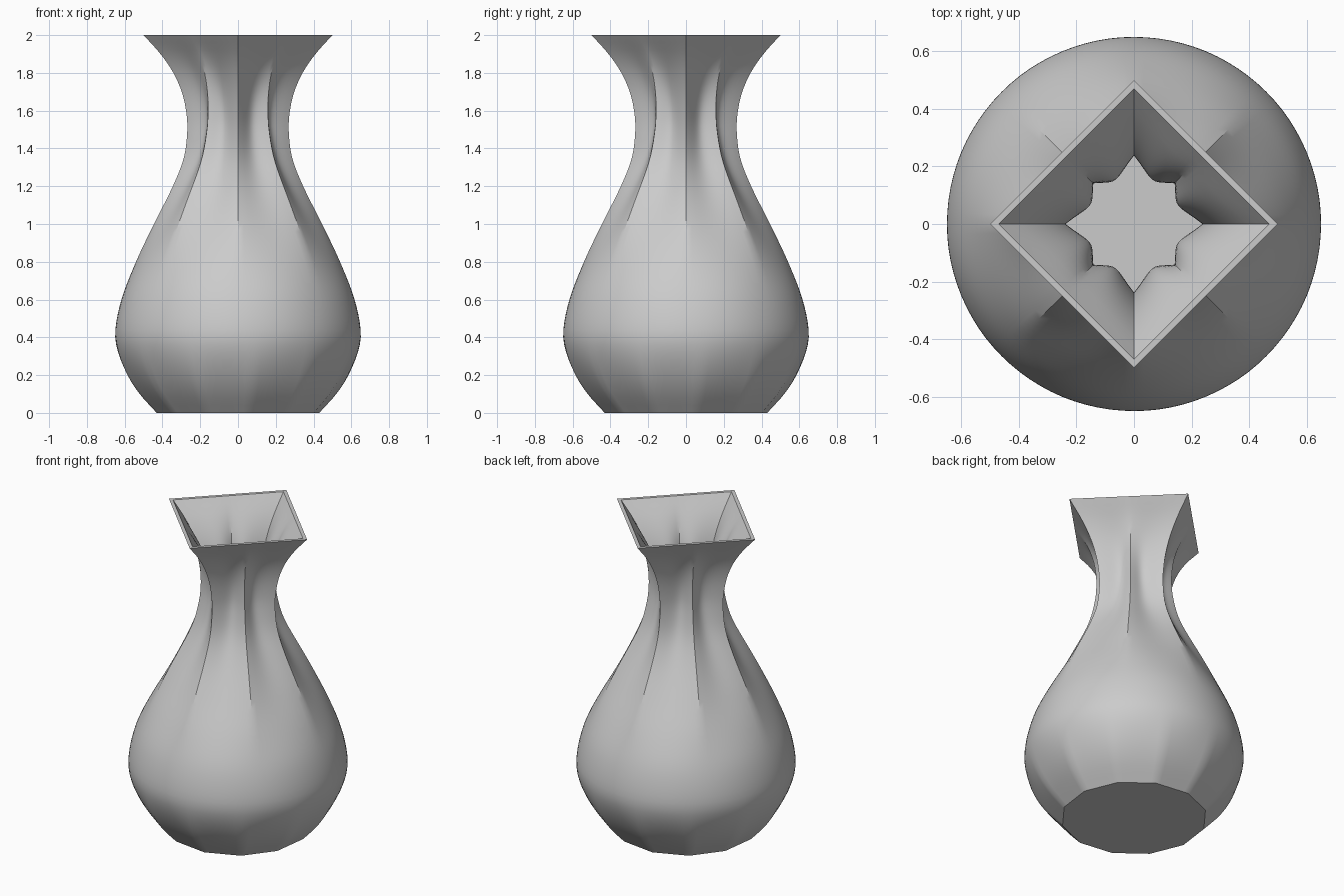
import bpy, bmesh
from math import sin, cos, tau, radians, pi

cube = bpy.data.objects.get("Cube")
if cube:
    bpy.data.objects.remove(cube)

SIDES, ROWS, WALL = 96, 50, 0.03

# Silhouette of the vase: (height, radius)
PROFILE = [(0, .434), (.1, .525), (.2, .59), (.32, .637), (.43, .65), (.6, .617),
           (.8, .54), (1, .445), (1.2, .345), (1.35, .287), (1.5, .268),
           (1.6, .275), (1.7, .298), (1.8, .342), (1.9, .41), (2, .5)]


def radius(z):
    """Smooth interpolation through the profile."""
    i = max(k for k in range(len(PROFILE) - 1) if PROFILE[k][0] <= z + 1e-9)

    def slope(k):
        (z0, r0), (z1, r1) = PROFILE[max(k - 1, 0)], PROFILE[min(k + 1, len(PROFILE) - 1)]
        return (r1 - r0) / (z1 - z0)
    (z0, r0), (z1, r1) = PROFILE[i], PROFILE[i + 1]
    h = z1 - z0
    t = (z - z0) / h
    return (r0 * (1 + 2 * t) * (1 - t) ** 2 + r1 * t * t * (3 - 2 * t)
            + h * slope(i) * t * (1 - t) ** 2 + h * slope(i + 1) * t * t * (t - 1))


def ease(a, b, z):
    t = min(max((z - a) / (b - a), 0), 1)
    return t * t * (3 - 2 * t)


def section(angle, z):
    """Twelve-sided foot, round belly, eight-ribbed neck, square mouth."""
    foot = cos(pi / 12) / cos((angle - radians(7.5)) % (tau / 12) - pi / 12)
    square = 1 / (abs(cos(angle)) + abs(sin(angle)))
    r = 1 + (foot - 1) * (1 - ease(0, .43, z)) + (square - 1) * ease(1.1, 1.95, z)
    flute = .18 * ease(.6, 1.5, z) * (1 - ease(1.5, 2, z))
    return r - flute * abs(sin(4 * angle))


def ring(bm, z, wall):
    verts = []
    for k in range(SIDES):
        a = tau * k / SIDES
        r = (radius(z) - wall) * section(a, z)
        verts.append(bm.verts.new((r * cos(a), r * sin(a), z)))
    return verts


# Outer skin upward, over the rim, inner skin down to the floor
bm = bmesh.new()
heights = [2 * i / ROWS for i in range(ROWS + 1)]
rings = [ring(bm, z, 0) for z in heights]
rings += [ring(bm, z, WALL) for z in reversed(heights[1:])]
for low, high in zip(rings, rings[1:]):
    for k in range(SIDES):
        n = (k + 1) % SIDES
        bm.faces.new((low[k], low[n], high[n], high[k]))
bm.faces.new(list(reversed(rings[0])))
bm.faces.new(rings[-1])
bm.normal_update()

mesh = bpy.data.meshes.new("vase")
bm.to_mesh(mesh)
bm.free()
vase = bpy.data.objects.new("vase", mesh)
bpy.context.collection.objects.link(vase)

# Plain grey clay
clay = bpy.data.materials.new("grey_clay")
clay.use_nodes = True
colour = (.6, .6, .6, 1)
clay.diffuse_color = colour
clay.node_tree.nodes["Principled BSDF"].inputs["Base Color"].default_value = colour
mesh.materials.append(clay)

bpy.context.view_layer.objects.active = vase
vase.select_set(True)
bpy.ops.object.shade_smooth_by_angle(angle=radians(30))
